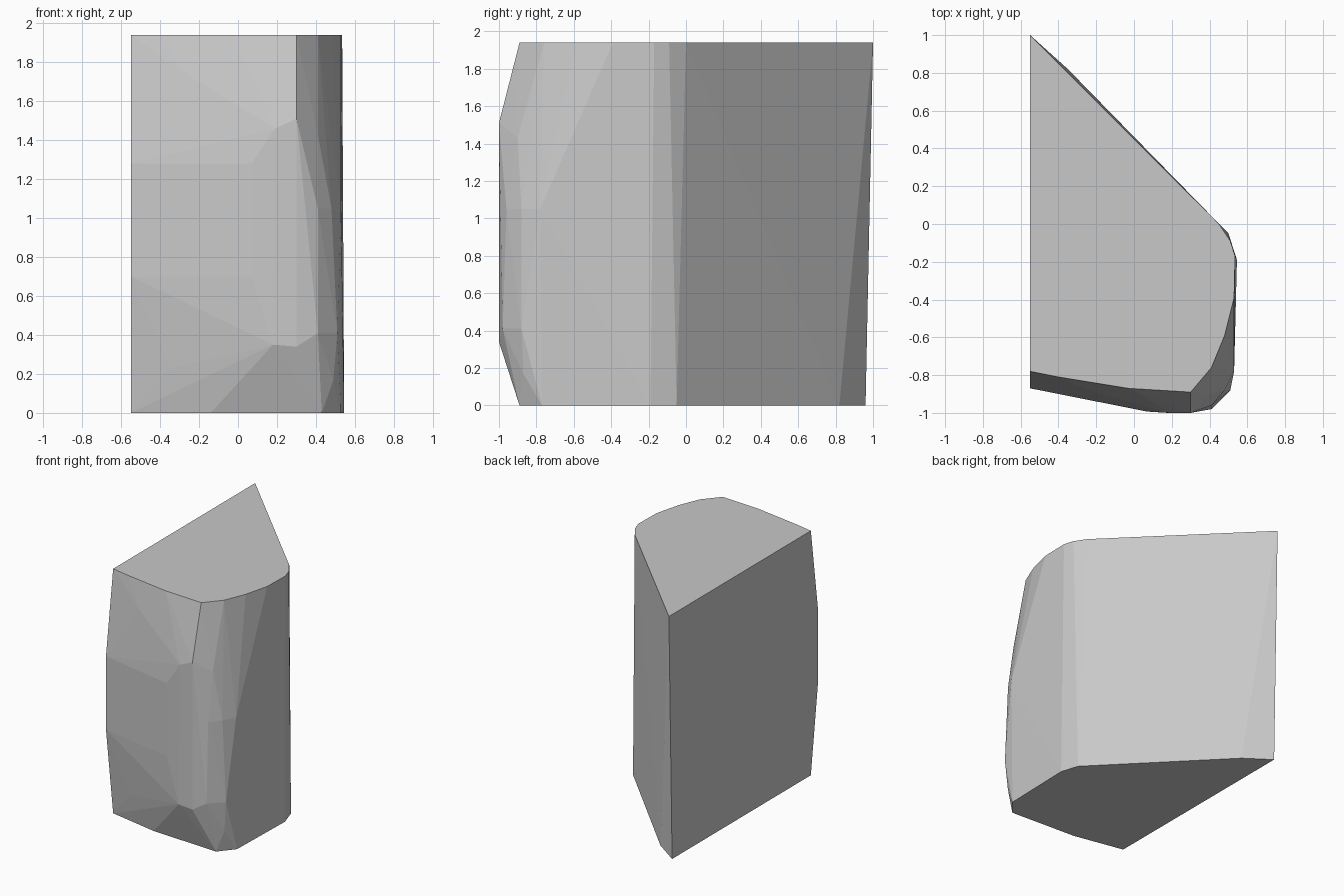
import bpy
import bmesh

# Remove the default object
default_cube = bpy.data.objects.get("Cube")
if default_cube:
    bpy.data.objects.remove(default_cube, do_unlink=True)

HEIGHT = 1.94
LEFT = -.55  # plane of the flat cut side


def make_material(name, colour):
    material = bpy.data.materials.new(name)
    material.use_nodes = True
    material.diffuse_color = colour
    shader = material.node_tree.nodes["Principled BSDF"]
    shader.inputs["Base Color"].default_value = colour
    return material


def build_hull(name, corners, material):
    """Wrap a closed faceted solid around the chiselled corner points."""
    mesh = bpy.data.meshes.new(name)
    bm = bmesh.new()
    for corner in corners:
        bm.verts.new(corner)
    bmesh.ops.convex_hull(bm, input=bm.verts[:])
    # Drop any corner that ended up inside the solid
    loose = [vert for vert in bm.verts if not vert.link_faces]
    bmesh.ops.delete(bm, geom=loose, context="VERTS")
    bmesh.ops.dissolve_limit(bm, angle_limit=.01, verts=bm.verts[:], edges=bm.edges[:])
    bmesh.ops.recalc_face_normals(bm, faces=bm.faces[:])
    bm.to_mesh(mesh)
    bm.free()
    mesh.materials.append(material)
    rock = bpy.data.objects.new(name, mesh)
    bpy.context.collection.objects.link(rock)
    return rock


# Outline of the flat top
top_outline = [(LEFT, 1), (LEFT, -.78), (-.4, -.81), (-.03, -.87), (.3, -.89),
               (.41, -.76), (.48, -.59), (.53, -.39), (.535, -.17), (.51, -.09), (.45, 0)]

# Outline of the flat base
base_outline = [(LEFT, .96), (-.35, .82), (LEFT, -.78), (-.14, -.86), (.43, -.89),
                (.53, -.77), (.545, -.19), (.5, -.05)]

corners = [(x, y, HEIGHT) for x, y in top_outline]
corners += [(x, y, 0) for x, y in base_outline]

# Broad front panel, the same at its upper and lower edge
for z in (.7, 1.28):
    corners += [(LEFT, -.87, z), (.07, -.993, z)]

# Chipped corners around the front and the rounded edge
corners += [
    (-.25, -.875, 1.73), (-.35, -.86, .23),
    (.19, -1, 1.46), (.3, -1, 1.51), (.41, -.9, 1.43),
    (.41, -.96, 1.05), (.48, -.88, 1.05), (.53, -.78, 1.05),
    (.18, -1, .35), (.3, -1, .34), (.41, -.98, .41),
    (.51, -.88, .41), (.49, -.87, .17),
]

stone = make_material("stone grey", (.58, .58, .58, 1))
build_hull("rock_pillar", corners, stone)
